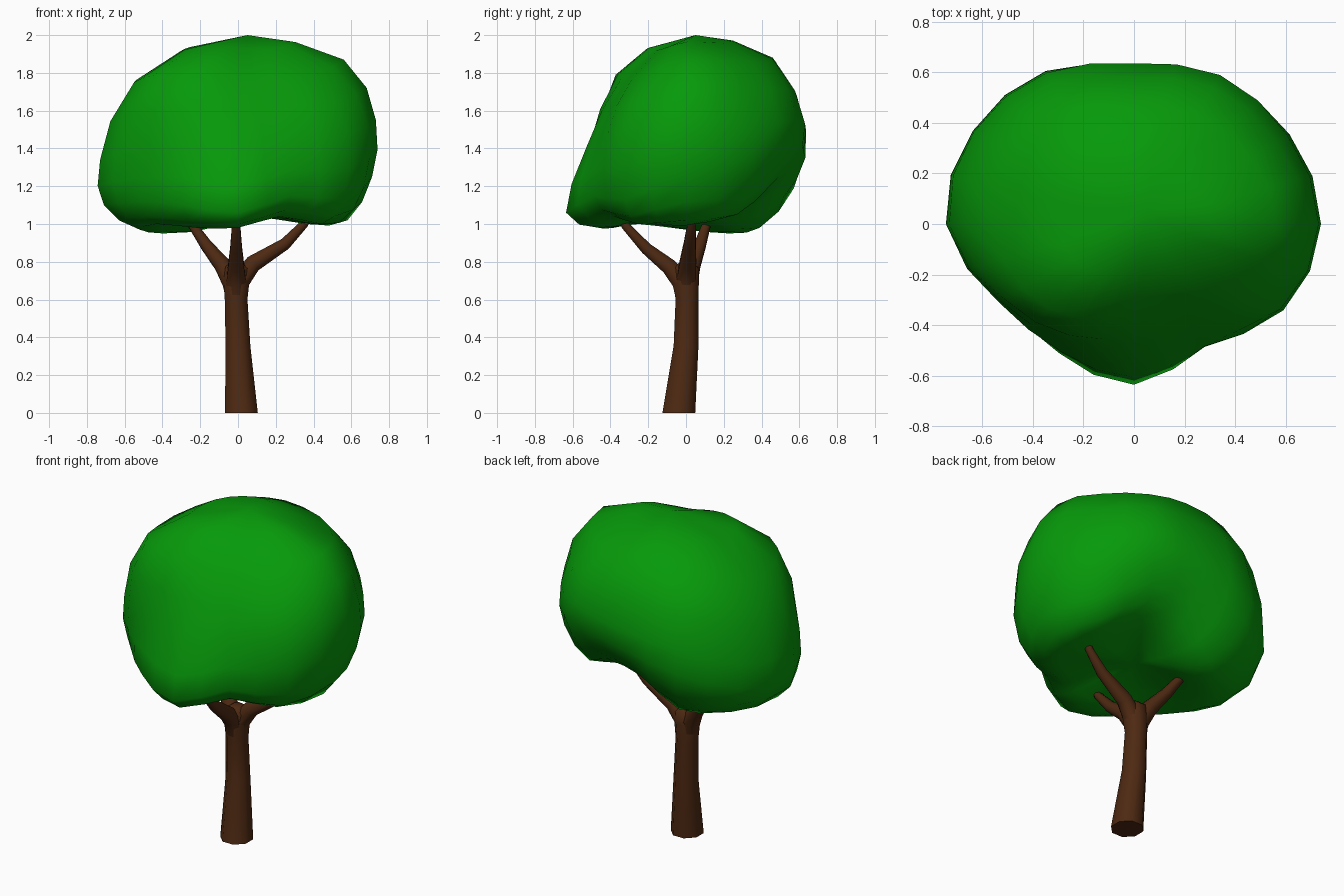
import bpy, bmesh, math
from mathutils import Vector

if "Cube" in bpy.data.objects:
    bpy.data.objects.remove(bpy.data.objects["Cube"])


def material(name, color):
    m = bpy.data.materials.new(name)
    m.diffuse_color = (*color, 1)
    m.use_nodes = True
    m.node_tree.nodes["Principled BSDF"].inputs["Base Color"].default_value = m.diffuse_color
    return m


def finish(name, bm, mat):
    bmesh.ops.recalc_face_normals(bm, faces=bm.faces)
    me = bpy.data.meshes.new(name)
    bm.to_mesh(me)
    bm.free()
    ob = bpy.data.objects.new(name, me)
    bpy.context.collection.objects.link(ob)
    me.materials.append(mat)
    bpy.ops.object.select_all(action='DESELECT')
    ob.select_set(True)
    bpy.context.view_layer.objects.active = ob
    bpy.ops.object.shade_smooth_by_angle(angle=math.radians(65))
    return ob


def bridge(bm, a, b):
    n = len(a)
    for i in range(n):
        bm.faces.new((a[i], a[(i + 1) % n], b[(i + 1) % n], b[i]))


def tube(name, path, mat, sides=8):
    """path: (x, y, z, radius) stations, rings square to the path"""
    bm = bmesh.new()
    pts = [Vector(p[:3]) for p in path]
    up = Vector((0, 0, 1))
    rings = []
    for i, p in enumerate(path):
        d = pts[min(i + 1, len(pts) - 1)] - pts[max(i - 1, 0)]
        if i == 0:
            d = up  # first ring stays level
        q = up.rotation_difference(d)
        rings.append([bm.verts.new(pts[i] + q @ Vector(
            (p[3] * math.cos(t), p[3] * math.sin(t), 0)))
            for t in (math.tau * (k + 0.5) / sides for k in range(sides))])
    for a, b in zip(rings, rings[1:]):
        bridge(bm, a, b)
    bm.faces.new(rings[0])
    bm.faces.new(rings[-1])
    return finish(name, bm, mat)


def spline(p0, p1, p2, p3, t):
    return 0.5 * (2 * p1 + (p2 - p0) * t + (2 * p0 - 5 * p1 + 4 * p2 - p3) * t * t
                  + (3 * p1 - p0 - 3 * p2 + p3) * t ** 3)


bark = material("bark", (0.075, 0.022, 0.006))
leaf = material("leaf", (0.002, 0.32, 0.003))

# Trunk, slightly bent, flaring into the fork
tube("trunk", [(0.018, -0.038, 0, 0.094), (0, 0, 0.35, 0.071),
               (-0.01, 0.005, 0.6, 0.065), (-0.008, 0, 0.7, 0.074),
               (-0.002, 0, 0.77, 0.07), (0, 0, 0.8, 0.03)], bark)

# Three branches, rooted inside the trunk
root = (-0.01, 0, 0.55, 0.045)
tube("right_branch", [root, (0.005, 0, 0.69, 0.057), (0.08, 0.01, 0.79, 0.048),
                      (0.25, 0.02, 0.895, 0.034), (0.35, 0.03, 1.0, 0.024),
                      (0.41, 0.04, 1.1, 0.02)], bark)
tube("left_branch", [root, (-0.03, 0.01, 0.69, 0.057), (-0.085, 0.035, 0.785, 0.046),
                     (-0.17, 0.075, 0.89, 0.034), (-0.245, 0.11, 1.0, 0.024),
                     (-0.29, 0.13, 1.1, 0.02)], bark)
tube("front_branch", [root, (-0.01, -0.02, 0.69, 0.057), (-0.01, -0.09, 0.775, 0.046),
                      (-0.01, -0.21, 0.87, 0.034), (-0.01, -0.32, 0.99, 0.024),
                      (-0.01, -0.38, 1.1, 0.02)], bark)

# Crown: one (radius, z) profile every 30 degrees, from underside to shoulder
profiles = [
    (.36, 1.00, .58, 1.02, .71, 1.25, .73, 1.55, .56, 1.87),
    (.32, 1.06, .54, 1.05, .68, 1.26, .70, 1.52, .53, 1.86),
    (.30, 1.10, .49, 1.18, .62, 1.33, .68, 1.55, .50, 1.86),
    (.25, 1.06, .42, 1.13, .57, 1.29, .635, 1.5, .46, 1.88),
    (.22, 1.00, .45, .98, .66, 1.19, .69, 1.46, .53, 1.83),
    (.25, .99, .46, .95, .69, 1.09, .73, 1.35, .55, 1.79),
    (.30, 1.00, .52, .97, .71, 1.10, .73, 1.34, .55, 1.75),
    (.28, 1.03, .50, 1.00, .60, 1.12, .61, 1.40, .51, 1.79),
    (.25, 1.03, .44, .98, .59, 1.10, .54, 1.42, .43, 1.79),
    (.28, 1.01, .46, .98, .635, 1.06, .53, 1.40, .33, 1.79),
    (.25, 1.05, .44, 1.04, .56, 1.15, .52, 1.45, .35, 1.77),
    (.30, 1.03, .51, 1.00, .65, 1.13, .67, 1.48, .46, 1.79),
]
N, BOTTOM, TOP = len(profiles), 1.05, 2.0


def meridian(k):
    """Finer profile at half-step k around the crown"""
    i, t = k // 2, (k % 2) / 2
    flat = [spline(*c, t) for c in
            zip(*(profiles[(i + o) % N] for o in (-1, 0, 1, 2)))]
    pts = [Vector(p) for p in zip(flat[::2], flat[1::2])]
    first, last = pts[0], pts[-1]
    pts = [Vector((-first.x, first.y)), Vector((0, BOTTOM)), *pts,
           Vector((0, TOP)), Vector((-last.x, last.y))]
    out = []
    for j in range(1, len(pts) - 2):
        out += [spline(*pts[j - 1:j + 3], s) for s in (0, 0.5)]
    return out[1:]  # drop the bottom pole


bm = bmesh.new()
columns = []
for k in range(2 * N):
    a = math.tau * k / (2 * N)
    columns.append([bm.verts.new((p.x * math.cos(a), p.x * math.sin(a), p.y))
                    for p in meridian(k)])
rings = list(zip(*columns))
for a, b in zip(rings, rings[1:]):
    bridge(bm, a, b)
for ring, co in ((rings[0], (0, 0, BOTTOM)), (rings[-1], (0.05, 0.05, TOP))):
    pole = bm.verts.new(co)
    for i in range(len(ring)):
        bm.faces.new((ring[i], ring[(i + 1) % len(ring)], pole))
finish("crown", bm, leaf)
